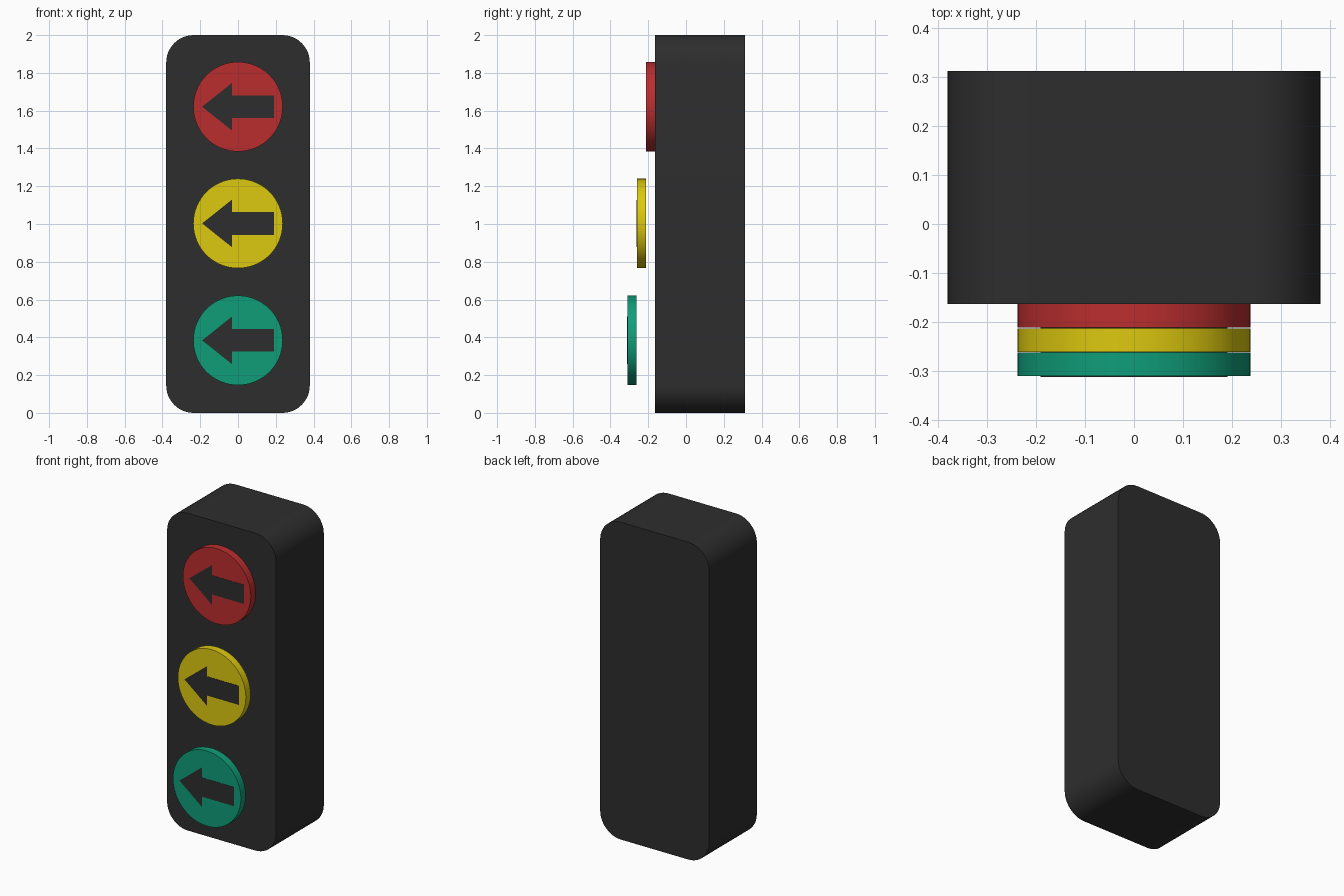
import bpy, bmesh
from math import sin, cos, pi, radians

if "Cube" in bpy.data.objects:
    bpy.data.objects.remove(bpy.data.objects["Cube"])


def material(name, rgb):
    m = bpy.data.materials.new(name)
    m.diffuse_color = (*rgb, 1)
    m.use_nodes = True
    m.node_tree.nodes["Principled BSDF"].inputs["Base Color"].default_value = m.diffuse_color
    return m


def arc(cx, cz, r, start, end, n):
    return [(cx + r * cos(start + (end - start) * i / n),
             cz + r * sin(start + (end - start) * i / n)) for i in range(n + 1)]


def extrude_profile(name, profile, y_front, y_back, mat):
    """Solid made from an (x, z) outline extruded along y."""
    bm = bmesh.new()
    face = bm.faces.new([bm.verts.new((x, y_front, z)) for x, z in profile])
    ext = bmesh.ops.extrude_face_region(bm, geom=[face], use_keep_orig=True)
    moved = [v for v in ext["geom"] if isinstance(v, bmesh.types.BMVert)]
    bmesh.ops.translate(bm, verts=moved, vec=(0, y_back - y_front, 0))
    bmesh.ops.recalc_face_normals(bm, faces=bm.faces)
    mesh = bpy.data.meshes.new(name)
    bm.to_mesh(mesh)
    bm.free()
    mesh.materials.append(mat)
    obj = bpy.data.objects.new(name, mesh)
    bpy.context.collection.objects.link(obj)
    bpy.ops.object.select_all(action='DESELECT')
    obj.select_set(True)
    bpy.context.view_layer.objects.active = obj
    bpy.ops.object.shade_smooth_by_angle(angle=radians(30))
    return obj


dark = material("housing_dark", (0.027, 0.027, 0.027))

# Housing: rounded rectangle
W, H, R = 0.38, 2.0, 0.145
outline = []
for k, (cx, cz) in enumerate([(W - R, H - R), (R - W, H - R), (R - W, R), (W - R, R)]):
    outline += arc(cx, cz, R, k * pi / 2, (k + 1) * pi / 2, 12)
extrude_profile("housing", outline, -0.163, 0.312, dark)

# Lamps: each disc sits one layer further forward and carries a left arrow
lamps = [("red", (0.50, 0.027, 0.028), 1.621, -0.163),
         ("yellow", (0.72, 0.58, 0.005), 1.003, -0.2125),
         ("green", (0.005, 0.34, 0.19), 0.384, -0.262)]
half_arrow = [(-0.19, 0), (-0.033, -0.125), (-0.033, -0.06), (0.19, -0.06)]
arrow = half_arrow + [(x, -z) for x, z in reversed(half_arrow[1:])]

for name, rgb, z, y in lamps:
    disc = arc(0, z, 0.237, 0, 2 * pi, 64)[:-1]
    extrude_profile(name + "_lamp", disc, y - 0.048, y, material(name, rgb))
    extrude_profile(name + "_arrow", [(x, z + dz) for x, dz in arrow],
                    y - 0.0495, y - 0.04, dark)
